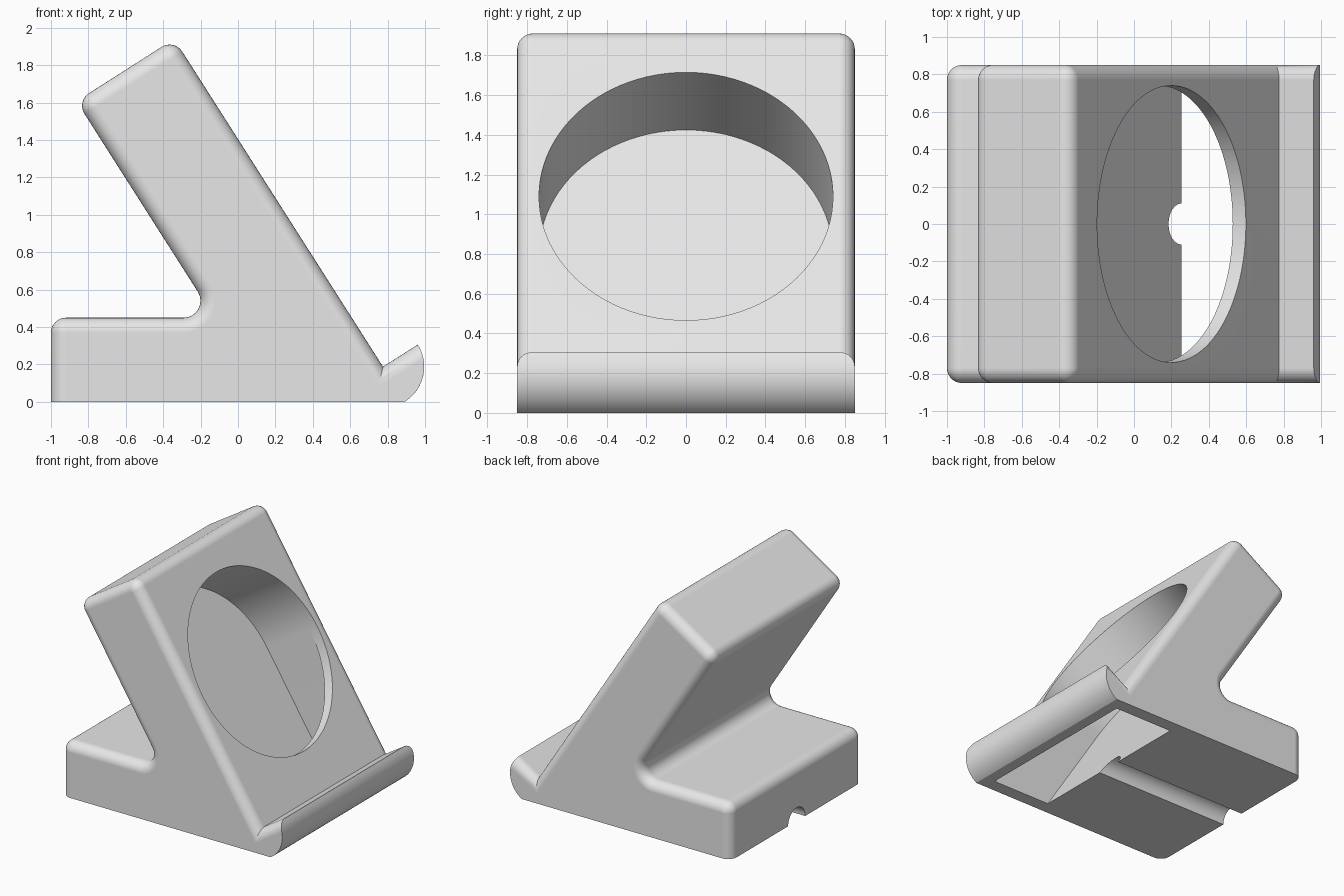
import bpy, bmesh, math
from mathutils import Vector, Matrix

if "Cube" in bpy.data.objects:
    bpy.data.objects.remove(bpy.data.objects["Cube"])

# Main dimensions
TILT = math.radians(57.5)
N = Vector((math.sin(TILT), math.cos(TILT)))     # outward normal of the leaning face (x, z)
V = Vector((-math.cos(TILT), math.sin(TILT)))    # up along the leaning face
HALF_W, EDGE_R, INNER_R = 0.85, 0.08, 0.09
FRONT, BACK, TOP = 0.755, 0.135, 1.82            # distances along N, N and V
LIP_V, LIP_R = -0.258, 0.22
HOLE_R, HOLE_V, WALL, DEPTH = 0.74, 0.812, 0.083, 0.54

grey = bpy.data.materials.new("plain grey")
grey.diffuse_color = (0.8, 0.8, 0.8, 1)
grey.use_nodes = True
grey.node_tree.nodes["Principled BSDF"].inputs["Base Color"].default_value = grey.diffuse_color


def add_object(name, bm):
    bmesh.ops.recalc_face_normals(bm, faces=bm.faces)
    mesh = bpy.data.meshes.new(name)
    bm.to_mesh(mesh)
    bm.free()
    mesh.materials.append(grey)
    ob = bpy.data.objects.new(name, mesh)
    bpy.context.collection.objects.link(ob)
    return ob


def meet(l1, l2):
    """Crossing point of two lines given as (normal, distance)."""
    (a, p), (b, q) = l1, l2
    det = a.x * b.y - a.y * b.x
    return Vector(((p * b.y - q * a.y) / det, (a.x * q - b.x * p) / det))


def fillet(l1, l2, r, steps=8):
    """Rounded corner between two lines of a clockwise outline."""
    p = meet(l1, l2)
    d1 = Vector((l1[0].y, -l1[0].x))
    d2 = Vector((l2[0].y, -l2[0].x))
    turn = math.atan2(d1.x * d2.y - d1.y * d2.x, d1.dot(d2))
    a = p - d1 * (r * math.tan(abs(turn) / 2))
    c = a + Vector((-d1.y, d1.x)) * math.copysign(r, turn)
    return [c + Matrix.Rotation(turn * i / steps, 2) @ (a - c) for i in range(steps + 1)]


def side_outline(d):
    """Stand outline, shrunk by d on every rounded edge."""
    lines = [(Vector((-1, 0)), 1 - d), (Vector((0, 1)), 0.45 - d),
             (-N, -BACK - d), (V, TOP - d), (N, FRONT - d)]
    pts = [Vector((-1 + d, 0))]
    for i in range(4):
        r = INNER_R + d if i == 1 else max(EDGE_R - d, 0)
        pts += fillet(lines[i], lines[i + 1], r)
    pts.append(N * (FRONT - d) + V * (LIP_V - d))            # notch
    c = N * FRONT + V * LIP_V
    start = math.pi / 2 - TILT - math.asin(d / LIP_R)
    end = -math.asin(c.y / LIP_R)
    for i in range(17):                                       # round lip
        t = start + (end - start) * i / 16
        pts.append(c + LIP_R * Vector((math.cos(t), math.sin(t))))
    return pts


# Stand body: outline lofted across the width with rounded side edges
bm = bmesh.new()
sections = []
for i in range(9):
    t = math.pi / 2 * (1 - i / 8)
    sections.append((HALF_W - EDGE_R * (1 - math.sin(t)), EDGE_R * (1 - math.cos(t))))
sections = [(-y, d) for y, d in sections] + sections[::-1]
rings = [[bm.verts.new((p.x, y, p.y)) for p in side_outline(d)] for y, d in sections]
for r1, r2 in zip(rings, rings[1:]):
    for i in range(len(r1)):
        j = (i + 1) % len(r1)
        bm.faces.new((r1[i], r1[j], r2[j], r2[i]))
bm.faces.new(rings[0])
bm.faces.new(rings[-1])
bmesh.ops.remove_doubles(bm, verts=bm.verts, dist=1e-4)
stand = add_object("stand_body", bm)

# Pocket cutter: round window opening into a wider slot that runs out of the base
bm = bmesh.new()
SEG = 96
H = SEG // 2


def pocket_vert(y, v, depth):
    p = N * (FRONT - depth) + V * v
    return bm.verts.new((p.x, y, p.y))


def arc(depth, count):
    return [pocket_vert(HOLE_R * math.cos(2 * math.pi * i / SEG),
                        HOLE_V + HOLE_R * math.sin(2 * math.pi * i / SEG), depth)
            for i in range(count)]


outer, inner, floor = arc(-0.1, SEG), arc(WALL, SEG), arc(DEPTH, H + 1)
foot_in = [pocket_vert(s * HOLE_R, -1.0, WALL) for s in (-1, 1)]
foot_fl = [pocket_vert(s * HOLE_R, -1.0, DEPTH) for s in (-1, 1)]
for i in range(SEG):
    j = (i + 1) % SEG
    bm.faces.new((outer[i], outer[j], inner[j], inner[i]))
slot_in, slot_fl = inner[:H + 1] + foot_in, floor + foot_fl
for i in range(len(slot_in)):
    j = (i + 1) % len(slot_in)
    bm.faces.new((slot_in[i], slot_in[j], slot_fl[j], slot_fl[i]))
bm.faces.new(outer)
bm.faces.new(slot_fl)
bm.faces.new(inner[H:] + [inner[0], foot_in[1], foot_in[0]])
pocket = add_object("pocket_cutter", bm)

# Cable groove cutter under the base
bm = bmesh.new()
bmesh.ops.create_cone(bm, cap_ends=True, segments=48, radius1=0.11, radius2=0.11, depth=1.6,
                      matrix=Matrix.Translation((-0.35, 0, 0)) @ Matrix.Rotation(math.pi / 2, 4, 'Y'))
groove = add_object("cable_groove_cutter", bm)

# Cut the pocket and groove, then smooth the rounded surfaces
bpy.context.view_layer.objects.active = stand
stand.select_set(True)
for cutter in (pocket, groove):
    cutter.hide_render = True
    mod = stand.modifiers.new(cutter.name, 'BOOLEAN')
    mod.operation, mod.solver, mod.object = 'DIFFERENCE', 'EXACT', cutter
    bpy.ops.object.modifier_apply(modifier=mod.name)
for cutter in (pocket, groove):
    bpy.data.objects.remove(cutter)
bpy.ops.object.shade_smooth_by_angle(angle=math.radians(30))
weighted = stand.modifiers.new("flat_face_normals", 'WEIGHTED_NORMAL')
weighted.keep_sharp = True
